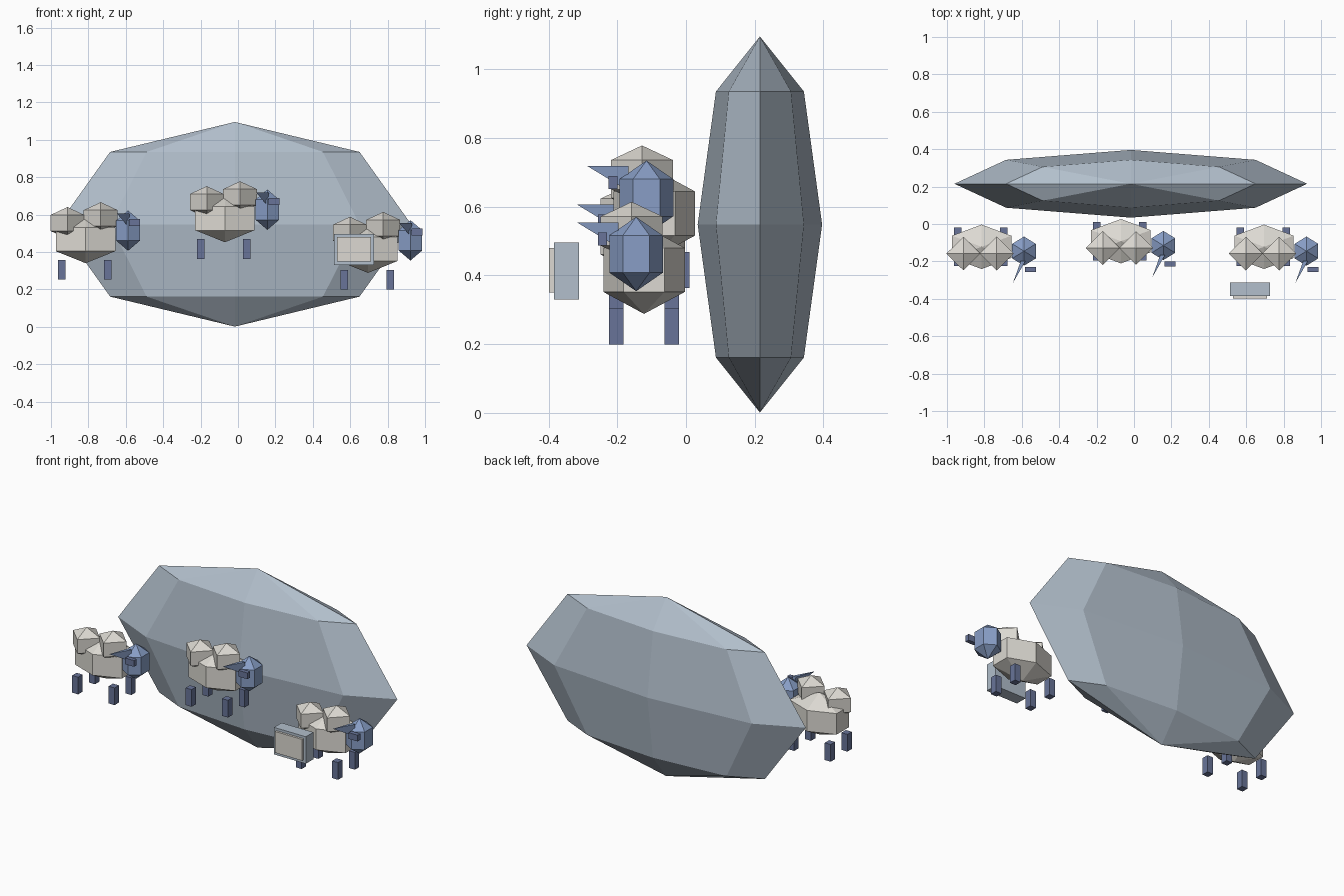
import bpy, bmesh, math
from mathutils import Vector

if "Cube" in bpy.data.objects:
    bpy.data.objects.remove(bpy.data.objects["Cube"])


def lin(c):
    c /= 255
    return c / 12.92 if c <= 0.04045 else ((c + 0.055) / 1.055) ** 2.4


def mat(name, r, g, b):
    m = bpy.data.materials.new(name)
    m.diffuse_color = (lin(r), lin(g), lin(b), 1)
    m.use_nodes = True
    m.node_tree.nodes["Principled BSDF"].inputs["Base Color"].default_value = m.diffuse_color
    return m


WOOL = mat("warm_white", 220, 217, 210)
STONE = mat("grey_blue", 178, 191, 204)
HEAD = mat("soft_blue", 136, 158, 198)
LEG = mat("dark_blue", 104, 116, 152)


def add(name, bm, material):
    bmesh.ops.recalc_face_normals(bm, faces=bm.faces)
    me = bpy.data.meshes.new(name)
    bm.to_mesh(me)
    bm.free()
    me.materials.append(material)
    ob = bpy.data.objects.new(name, me)
    bpy.context.collection.objects.link(ob)
    return ob


def ball(name, centre, radii, segs, rings, material):
    bm = bmesh.new()
    bmesh.ops.create_uvsphere(bm, u_segments=segs, v_segments=rings, radius=1)
    bmesh.ops.scale(bm, vec=radii, verts=bm.verts)
    bmesh.ops.translate(bm, vec=centre, verts=bm.verts)
    return add(name, bm, material)


def box(name, centre, size, material):
    bm = bmesh.new()
    bmesh.ops.create_cube(bm, size=1)
    bmesh.ops.scale(bm, vec=size, verts=bm.verts)
    bmesh.ops.translate(bm, vec=centre, verts=bm.verts)
    return add(name, bm, material)


def spike(name, origin, points, material):
    bm = bmesh.new()
    vs = [bm.verts.new(origin + Vector(p)) for p in points]
    for tri in ((0, 1, 2), (0, 2, 3), (0, 3, 1), (1, 3, 2)):
        bm.faces.new([vs[i] for i in tri])
    return add(name, bm, material)


def sheep(tag, x, y, z):
    o = Vector((x, y, z))
    # woolly body with two tufts on its back
    ball("body_" + tag, o + Vector((0.005, 0, 0)), (0.212, 0.137, 0.128), 6, 3, WOOL)
    ball("rear_tuft_" + tag, o + Vector((-0.092, -0.036, 0.087)), (0.105, 0.104, 0.085), 4, 3, WOOL)
    ball("front_tuft_" + tag, o + Vector((0.086, -0.036, 0.113)), (0.105, 0.104, 0.085), 4, 3, WOOL)
    # head, ear and small block on the cheek
    ball("head_" + tag, o + Vector((0.232, -0.023, 0.046)), (0.084, 0.09, 0.108), 6, 3, HEAD)
    spike("ear_" + tag, o, [(0.172, -0.195, 0.138), (0.215, -0.075, 0.138),
                            (0.24, -0.075, 0.138), (0.235, -0.075, 0.065)], HEAD)
    box("cheek_block_" + tag, o + Vector((0.267, -0.121, 0.09)), (0.06, 0.026, 0.038), LEG)
    # four legs hanging below
    for sx in (-1, 1):
        for sy in (-1, 1):
            side = ("rear" if sx < 0 else "front") + ("_right_" if sy < 0 else "_left_")
            box(side + "leg_" + tag, o + Vector((sx * 0.123, sy * 0.081, -0.164)),
                (0.04, 0.042, 0.105), LEG)


# large faceted boulder behind
ball("boulder", (-0.017, 0.215, 0.548), (0.943, 0.181, 0.547), 8, 4, STONE)

# three floating sheep
for tag, pos in (("left", (-0.82, -0.122, 0.468)),
                 ("middle", (-0.075, -0.092, 0.58)),
                 ("right", (0.69, -0.122, 0.416))):
    sheep(tag, *pos)

# screen box in front of the right sheep
box("screen_case", (0.62, -0.348, 0.413), (0.215, 0.073, 0.165), STONE)
box("screen_panel", (0.62, -0.39, 0.415), (0.183, 0.016, 0.13), WOOL)
